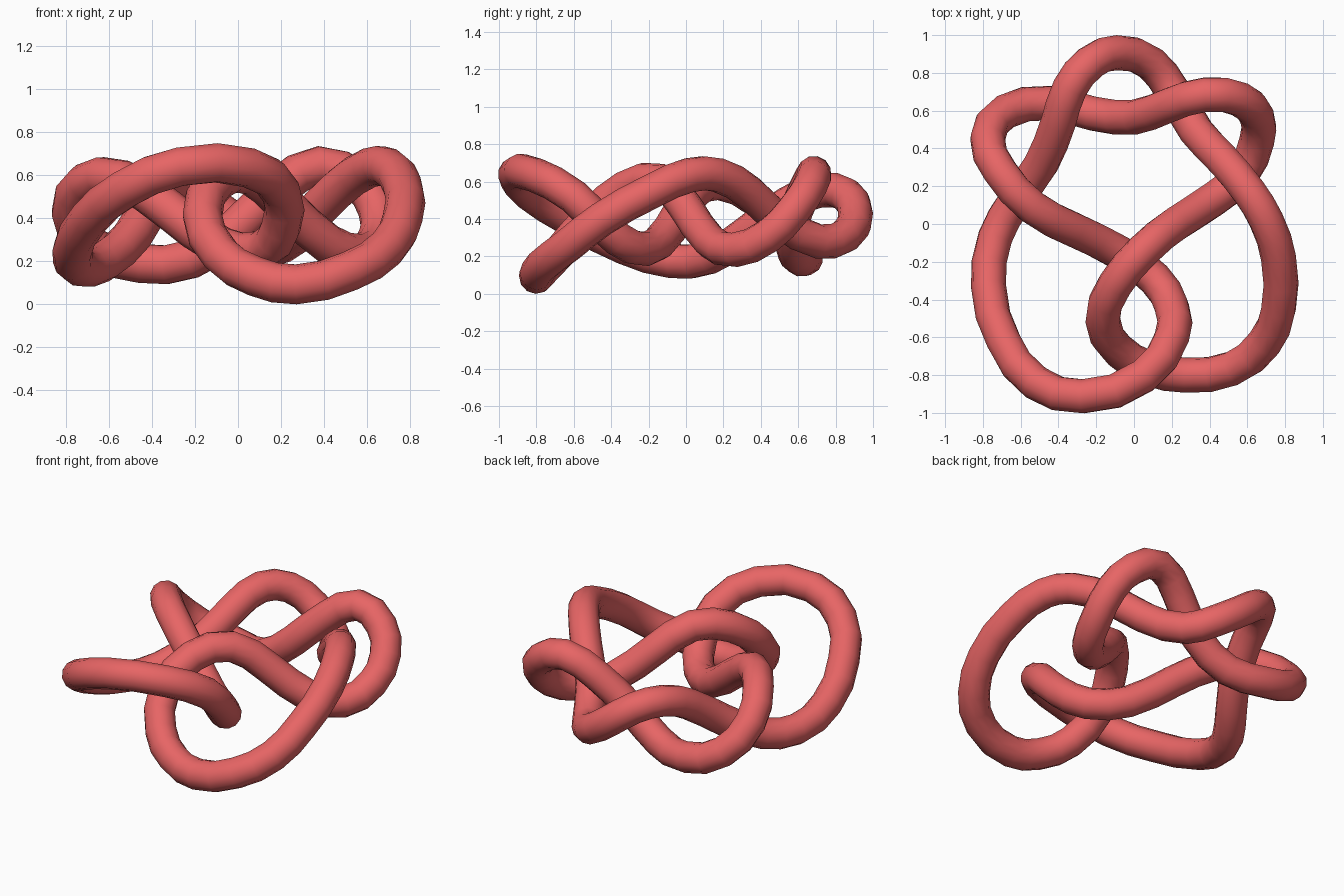
import bpy

# Centre line of the alternating six-crossing knot
path = [
    (-.09, .907, .43), (.09, .85, .31), (.2, .71, .28), (.33, .49, .40), (.47, .34, .54),
    (.61, .17, .635), (.70, .02, .635), (.765, -.18, .55), (.765, -.45, .40), (.69, -.63, .26),
    (.52, -.765, .155), (.27, -.80, .093), (.08, -.765, .13), (-.08, -.67, .23),
    (-.165, -.51, .41), (-.10, -.32, .57), (.05, -.14, .605), (.22, .00, .46), (.42, .13, .28),
    (.57, .26, .235), (.65, .44, .31), (.65, .57, .44), (.56, .66, .57), (.38, .685, .645),
    (.19, .63, .54), (0, .565, .36), (-.22, .585, .21), (-.45, .64, .19),
    (-.68, .595, .27), (-.775, .45, .43), (-.71, .28, .565), (-.54, .09, .58), (-.32, -.03, .44),
    (-.08, -.15, .27), (.11, -.29, .25), (.20, -.44, .36), (.20, -.60, .52),
    (.05, -.805, .635), (-.27, -.912, .64), (-.52, -.84, .54), (-.69, -.62, .40),
    (-.77, -.33, .25), (-.735, -.07, .175), (-.63, .12, .195),
    (-.49, .32, .32), (-.40, .54, .48), (-.34, .72, .555), (-.23, .855, .53),
]

# Closed round tube swept along a smoothed path
curve = bpy.data.curves.new("knot_tube", 'CURVE')
curve.dimensions = '3D'
curve.bevel_depth = 0.093
curve.bevel_resolution = 4
spline = curve.splines.new('BEZIER')
spline.bezier_points.add(len(path) - 1)
for point, co in zip(spline.bezier_points, path):
    point.co = co
    point.handle_left_type = point.handle_right_type = 'AUTO'
spline.use_cyclic_u = True
spline.resolution_u = 2
knot = bpy.data.objects.new("knot_tube", curve)
bpy.context.collection.objects.link(knot)

# Red colour
red = bpy.data.materials.new("red")
red.diffuse_color = (0.8, 0.13, 0.13, 1)
curve.materials.append(red)

# Turn the tube into a smooth mesh
bpy.context.view_layer.objects.active = knot
knot.select_set(True)
bpy.ops.object.convert(target='MESH')
bpy.ops.object.shade_smooth()
